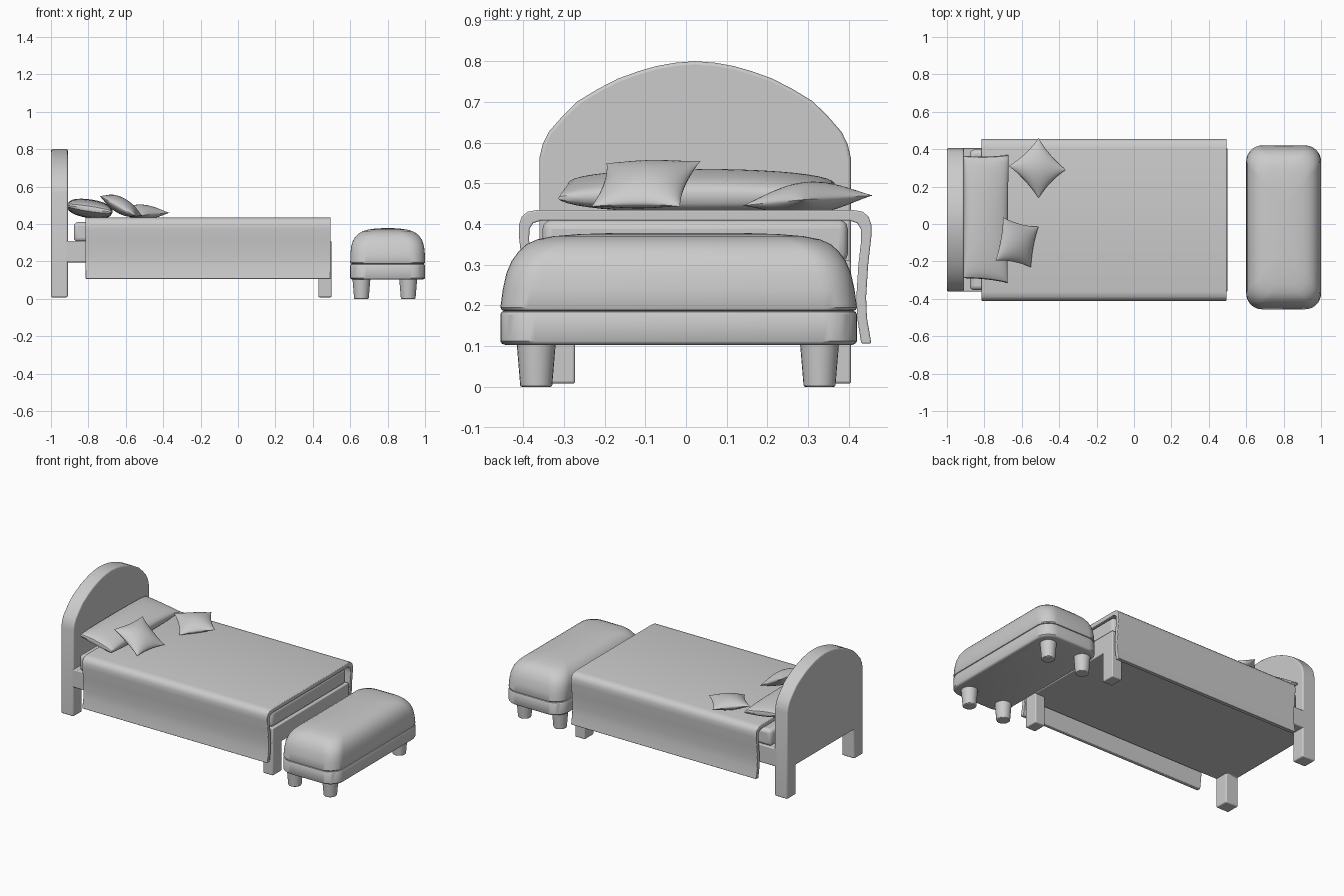
import bpy, bmesh, math
from mathutils import Vector

if "Cube" in bpy.data.objects:
    bpy.data.objects.remove(bpy.data.objects["Cube"])

BED_Y = 0.0225     # bed centre line
BENCH = (0.8, -0.018)


def make(name, bm, bevel=0, segs=3):
    bmesh.ops.recalc_face_normals(bm, faces=bm.faces)
    me = bpy.data.meshes.new(name)
    bm.to_mesh(me)
    bm.free()
    ob = bpy.data.objects.new(name, me)
    bpy.context.collection.objects.link(ob)
    if bevel:
        m = ob.modifiers.new("Bevel", "BEVEL")
        m.width, m.segments, m.limit_method = bevel, segs, "ANGLE"
        m.angle_limit = math.radians(40)
    return ob


def box(name, x, y, z, bevel):
    bm = bmesh.new()
    bmesh.ops.create_cube(bm, size=1)
    for v in bm.verts:
        v.co = [a + (b - a) * (c + 0.5) for (a, b), c in zip((x, y, z), v.co)]
    return make(name, bm, bevel)


def prism(name, half, x0, x1, bevel):
    """Half outline in (y, z), mirrored about the bed centre, extruded in x."""
    pts = half + [(-y, z) for y, z in reversed(half) if y > 0]
    bm = bmesh.new()
    face = bm.faces.new([bm.verts.new((x0, BED_Y + y, z)) for y, z in pts])
    ext = bmesh.ops.extrude_face_region(bm, geom=[face])
    for v in ext["geom"]:
        if isinstance(v, bmesh.types.BMVert):
            v.co.x = x1
    return make(name, bm, bevel)


def loft(name, centre, size, radius, rings, n=8):
    """Stack of rounded rectangles; rings are (z, x inset, y inset)."""
    bm = bmesh.new()
    loops = []
    for z, ix, iy in rings:
        hx, hy = size[0] - ix, size[1] - iy
        r = min(radius, hx * 0.9)
        loop = []
        for q, (sx, sy) in enumerate(((1, 1), (-1, 1), (-1, -1), (1, -1))):
            for i in range(n + 1):
                a = math.pi / 2 * (q + i / n)
                loop.append(bm.verts.new((centre[0] + sx * (hx - r) + r * math.cos(a),
                                          centre[1] + sy * (hy - r) + r * math.sin(a), z)))
        loops.append(loop)
    for a, b in zip(loops, loops[1:]):
        for i in range(len(a)):
            j = (i + 1) % len(a)
            bm.faces.new((a[i], a[j], b[j], b[i]))
    bm.faces.new(loops[0])
    bm.faces.new(loops[-1])
    return make(name, bm)


def pillow(name, corners, thick, pinch, power, n=20):
    """Inflated cushion spanning four 3D corners given in order."""
    a, b, c, d = map(Vector, corners)
    normal = (c - a).cross(d - b).normalized()
    bm = bmesh.new()
    for side in (1, -1):
        grid = []
        for i in range(n + 1):
            row = []
            for j in range(n + 1):
                u0, v0 = -math.cos(math.pi * i / n), -math.cos(math.pi * j / n)
                u = u0 * (1 - pinch * (1 - v0 * v0))
                v = v0 * (1 - pinch * (1 - u0 * u0))
                s, t = (u + 1) / 2, (v + 1) / 2
                p = a.lerp(b, s).lerp(d.lerp(c, s), t)
                h = thick * max(0, (1 - u0 * u0) * (1 - v0 * v0)) ** power
                row.append(bm.verts.new(p + normal * h * side))
            grid.append(row)
        for i in range(n):
            for j in range(n):
                bm.faces.new((grid[i][j], grid[i + 1][j], grid[i + 1][j + 1], grid[i][j + 1]))
    bmesh.ops.remove_doubles(bm, verts=bm.verts, dist=1e-5)
    return make(name, bm)


# Arched headboard with its two legs
prism("headboard", [(0.295, 0.195), (0.295, 0.008), (0.383, 0.008), (0.383, 0.56),
                    (0.375, 0.595), (0.36, 0.626), (0.325, 0.666), (0.288, 0.702),
                    (0.24, 0.731), (0.19, 0.757), (0.14, 0.775), (0.095, 0.788),
                    (0.05, 0.796), (0, 0.8)], -1, -0.91, 0.008)

# Bed frame, foot legs and mattress
box("bed_frame", (-0.93, 0.5), (BED_Y - 0.383, BED_Y + 0.383), (0.195, 0.31), 0.006)
for side, label in ((-1, "front"), (1, "back")):
    ys = sorted((BED_Y + side * 0.383, BED_Y + side * 0.295))
    box("foot_leg_" + label, (0.43, 0.5), ys, (0.008, 0.3), 0.006)
box("mattress", (-0.878, 0.488), (BED_Y - 0.375, BED_Y + 0.375), (0.305, 0.41), 0.022)

# Blanket draped over both sides
prism("blanket", [(0.38, 0.408), (0.398, 0.402), (0.407, 0.388), (0.408, 0.36), (0.401, 0.3),
                  (0.396, 0.22), (0.398, 0.17), (0.408, 0.106), (0.433, 0.106), (0.422, 0.17),
                  (0.42, 0.22), (0.425, 0.3), (0.433, 0.37), (0.433, 0.398), (0.426, 0.418),
                  (0.412, 0.43), (0.385, 0.435)], -0.815, 0.495, 0.004)

# Pillow and throw cushions
pillow("long_pillow", [(-0.915, -0.29, 0.5), (-0.675, -0.315, 0.463),
                       (-0.67, 0.37, 0.463), (-0.91, 0.365, 0.5)], 0.05, 0.02, 0.35)
pillow("leaning_cushion", [(-0.74, -0.195, 0.55), (-0.55, -0.232, 0.443),
                           (-0.51, -0.015, 0.443), (-0.70, 0.036, 0.555)], 0.042, 0.1, 0.6)
pillow("flat_cushion", [(-0.67, 0.31, 0.478), (-0.51, 0.138, 0.445),
                        (-0.365, 0.29, 0.46), (-0.51, 0.46, 0.47)], 0.04, 0.1, 0.6)

# Bench: upholstered base, domed seat, four tapered legs
loft("bench_base", BENCH, (0.2, 0.438), 0.085,
     [(0.103, 0.012, 0.012), (0.106, 0.004, 0.004), (0.112, 0, 0), (0.178, 0, 0),
      (0.184, 0.003, 0.003), (0.187, 0.01, 0.01)])
loft("bench_seat", BENCH, (0.2, 0.438), 0.085,
     [(0.186, 0.01, 0.01), (0.189, 0.003, 0.003), (0.195, 0, 0), (0.24, 0.001, 0.006),
      (0.28, 0.005, 0.015), (0.31, 0.014, 0.028), (0.333, 0.028, 0.045), (0.35, 0.046, 0.064),
      (0.362, 0.068, 0.09), (0.37, 0.095, 0.13), (0.375, 0.13, 0.19), (0.378, 0.175, 0.28)])
for x in (0.66, 0.91):
    for y in (-0.368, 0.328):
        bm = bmesh.new()
        bmesh.ops.create_cone(bm, cap_ends=True, segments=24, radius1=0.039,
                              radius2=0.048, depth=0.108)
        leg = make("bench_leg", bm, 0.004, 2)
        leg.location = (x, y, 0.054)

# Smooth shading with crisp edges
bpy.ops.object.select_all(action="SELECT")
bpy.context.view_layer.objects.active = bpy.data.objects["bench_seat"]
bpy.ops.object.shade_smooth_by_angle(angle=math.radians(35))
